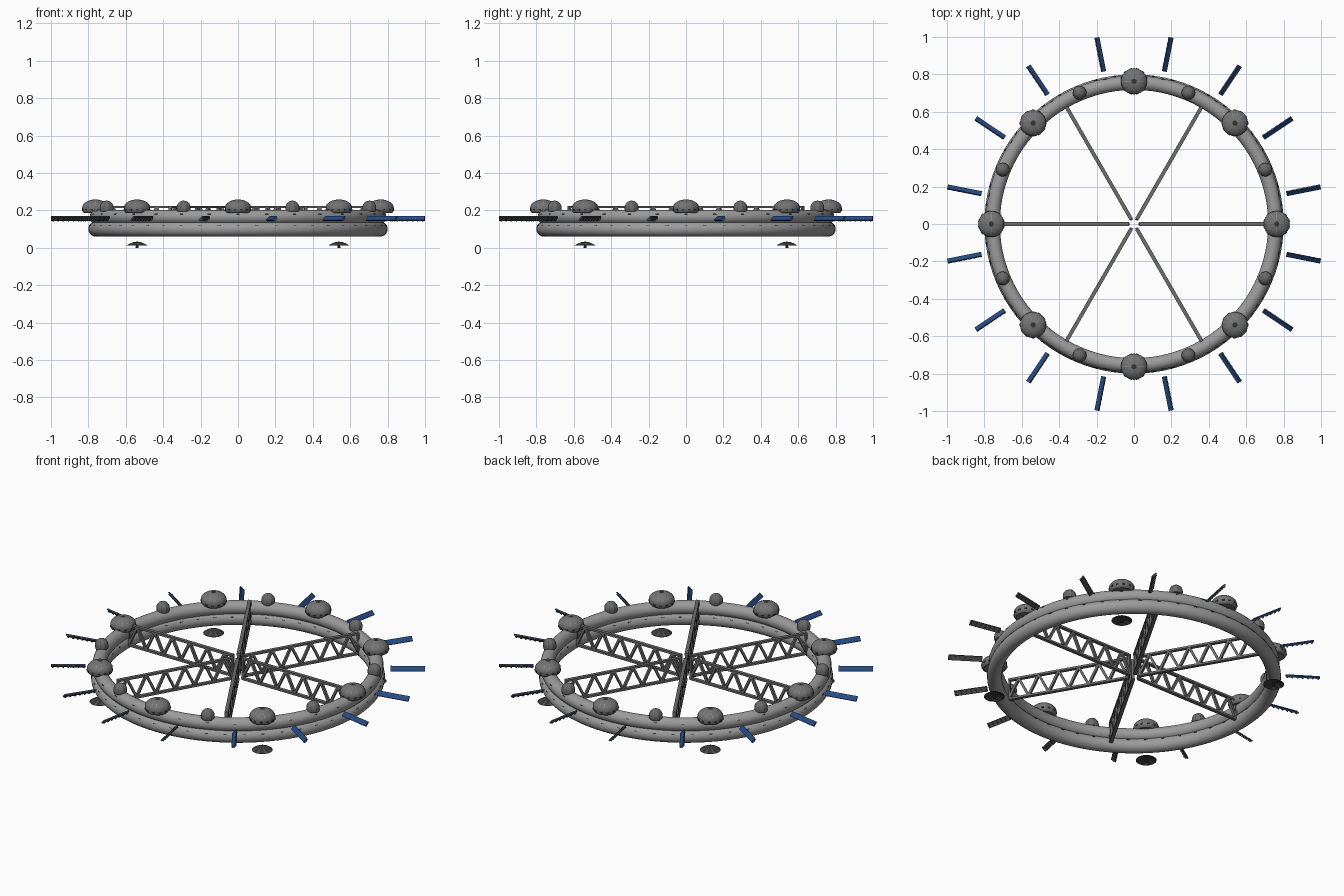
import bpy, bmesh
from math import pi, sin, cos, radians, atan2, hypot
from mathutils import Matrix, Vector

cube = bpy.data.objects.get("Cube")
if cube:
    bpy.data.objects.remove(cube)


def material(name, r, g, b):
    m = bpy.data.materials.new(name)
    m.use_nodes = True
    m.diffuse_color = (r, g, b, 1)
    m.node_tree.nodes["Principled BSDF"].inputs["Base Color"].default_value = (r, g, b, 1)
    return m


HULL = material("light grey hull", .33, .33, .33)
DOME = material("mid grey dome", .17, .17, .17)
TRUSS = material("truss grey", .15, .15, .15)
FRAME = material("panel frame grey", .075, .075, .075)
DARK = material("dark metal", .035, .035, .035)
BLUE = material("solar blue", .018, .07, .23)


def finish(bm, name, mats, smooth=None):
    bmesh.ops.recalc_face_normals(bm, faces=bm.faces)
    mesh = bpy.data.meshes.new(name)
    bm.to_mesh(mesh)
    bm.free()
    for m in mats:
        mesh.materials.append(m)
    ob = bpy.data.objects.new(name, mesh)
    bpy.context.collection.objects.link(ob)
    if smooth:
        bpy.ops.object.select_all(action='DESELECT')
        ob.select_set(True)
        bpy.context.view_layer.objects.active = ob
        bpy.ops.object.shade_smooth_by_angle(angle=radians(smooth))
    return ob


def box(bm, matrix, size, mat=0):
    made = bmesh.ops.create_cube(bm, size=1, matrix=matrix @ Matrix.Diagonal((*size, 1)))
    for f in {f for v in made["verts"] for f in v.link_faces}:
        f.material_index = mat


def revolve(bm, profile, angles, closed=False, rule=None):
    """Turn a (radius, height) profile about z; rule(angle index, row) picks the colour."""
    rows = [[bm.verts.new((r * cos(a), r * sin(a), z)) for r, z in profile] for a in angles]
    count = len(profile)
    for i, row in enumerate(rows):
        nxt = rows[(i + 1) % len(rows)]
        for j in range(count if closed else count - 1):
            k = (j + 1) % count
            f = bm.faces.new((row[j], nxt[j], nxt[k], row[k]))
            f.material_index = rule(i, j) if rule else 0
    bmesh.ops.remove_doubles(bm, verts=bm.verts, dist=1e-5)


def turns(n):
    return [2 * pi * i / n for i in range(n)]


def around(ob, angles, radius, z):
    """Place copies sharing one mesh on a circle, turned outward."""
    for i, a in enumerate(angles):
        o = ob if i == 0 else ob.copy()
        if i:
            bpy.context.collection.objects.link(o)
        o.location = (radius * cos(a), radius * sin(a), z)
        o.rotation_euler.z = a


# Two stacked habitat rings, each with rows of small dark windows
def habitat_ring(name, radius, tube, z, window_tilts, windows):
    bm = bmesh.new()
    profile = [(radius + tube * cos(t), z + tube * sin(t)) for t in turns(20)]
    revolve(bm, profile, turns(96), closed=True)
    finish(bm, name, [HULL], 40)
    bm = bmesh.new()
    for tilt in window_tilts:
        t = radians(tilt)
        for a in turns(windows):
            spot = (Matrix.Rotation(a, 4, 'Z') @ Matrix.Translation((radius, 0, z))
                    @ Matrix.Rotation(-t, 4, 'Y') @ Matrix.Translation((tube, 0, 0)))
            box(bm, spot, (.003, .018, .004))
    finish(bm, name + "_windows", [DARK])


habitat_ring("lower_ring", .76, .04, .10, (30, 150), 48)
habitat_ring("upper_ring", .755, .038, .165, (25,), 32)

# Large domes: upright wall with windows, rounded roof with light seams, dark cap
bm = bmesh.new()
roof = [(.07 * cos(t * pi / 16), .024 + .044 * sin(t * pi / 16)) for t in range(8)]
profile = [(0, -.005), (.058, -.005), (.066, .001), (.07, .008)] + roof + [(0, .069)]
angles = [radians(30 * k + d) for k in range(12) for d in (-.7, .7, 15)]


def dome_colour(i, j):
    if j > 10:
        return 1
    return 2 if i % 3 == 0 and j > 5 else 0


revolve(bm, profile, angles, rule=dome_colour)
for a in turns(12):
    spot = Matrix.Rotation(a + pi / 12, 4, 'Z') @ Matrix.Translation((.0695, 0, .014))
    box(bm, spot, (.004, .014, .009), 1)
large_dome = finish(bm, "large_dome", [DOME, DARK, HULL], 35)
around(large_dome, turns(8), .763, .19)

# Small domes between the large ones, with dark seams
bm = bmesh.new()
profile = [(0, -.02), (.034, -.02), (.037, -.01)]
profile += [(.037 * cos(t * pi / 12), .038 * sin(t * pi / 12)) for t in range(7)]
angles = [radians(45 * k + d) for k in range(8) for d in (-2.5, 2.5, 22.5)]
revolve(bm, profile, angles, rule=lambda i, j: int(i % 3 == 0))
small_dome = finish(bm, "small_dome", [TRUSS, FRAME], 35)
around(small_dome, [a + pi / 8 for a in turns(8)], .76, .214)

# Spoke trusses: two chords, end posts and zigzag braces
bm = bmesh.new()
INNER, OUTER, LOW, HIGH, BAYS = .03, .725, .098, .218, 12


def bar(p, q, width, depth):
    p, q = Vector(p), Vector(q)
    d = q - p
    turn = Matrix.Rotation(-atan2(d.z, hypot(d.x, d.y)), 4, 'Y')
    box(bm, Matrix.Translation((p + q) / 2) @ turn, (d.length, width, depth))


for z in (LOW, HIGH):
    bar((INNER, 0, z), (OUTER, 0, z), .02, .012)
for x in (INNER + .005, OUTER - .005):
    bar((x, 0, LOW), (x, 0, HIGH), .018, .01)
step = (OUTER - INNER) / BAYS
for i in range(BAYS):
    ends = (LOW, HIGH) if i % 2 == 0 else (HIGH, LOW)
    bar((INNER + i * step, 0, ends[0]), (INNER + (i + 1) * step, 0, ends[1]), .016, .013)
truss = finish(bm, "spoke_truss", [TRUSS])
around(truss, turns(6), 0, 0)

# Tilted solar panels with a grey ribbed back
bm = bmesh.new()
tilt = Matrix.Rotation(pi / 4, 4, 'X')
box(bm, tilt @ Matrix.Translation((0, 0, .002)), (.186, .03, .004), 0)
box(bm, tilt @ Matrix.Translation((0, 0, -.002)), (.186, .03, .004), 1)
for i in range(7):
    spot = tilt @ Matrix.Translation((-.084 + .028 * i, 0, -.007))
    box(bm, spot, (.007, .02, .007), 1)
panel = finish(bm, "solar_panel", [BLUE, FRAME])
around(panel, [a + pi / 16 for a in turns(16)], .924, .156)

# Shallow dishes under the ring, hollow side down, with a short feed
bm = bmesh.new()
profile = [(0, .033), (.02, .030), (.04, .022), (.057, .011), (.04, .018), (.02, .026), (0, .028)]
revolve(bm, profile, turns(24), rule=lambda i, j: int(i % 3 == 0))
bmesh.ops.create_cone(bm, cap_ends=True, segments=8, radius1=.008, radius2=.004, depth=.028,
                      matrix=Matrix.Translation((0, 0, .014)))
dish = finish(bm, "dish_antenna", [DARK, FRAME], 30)
around(dish, [a + pi / 4 for a in turns(4)], .763, 0)
